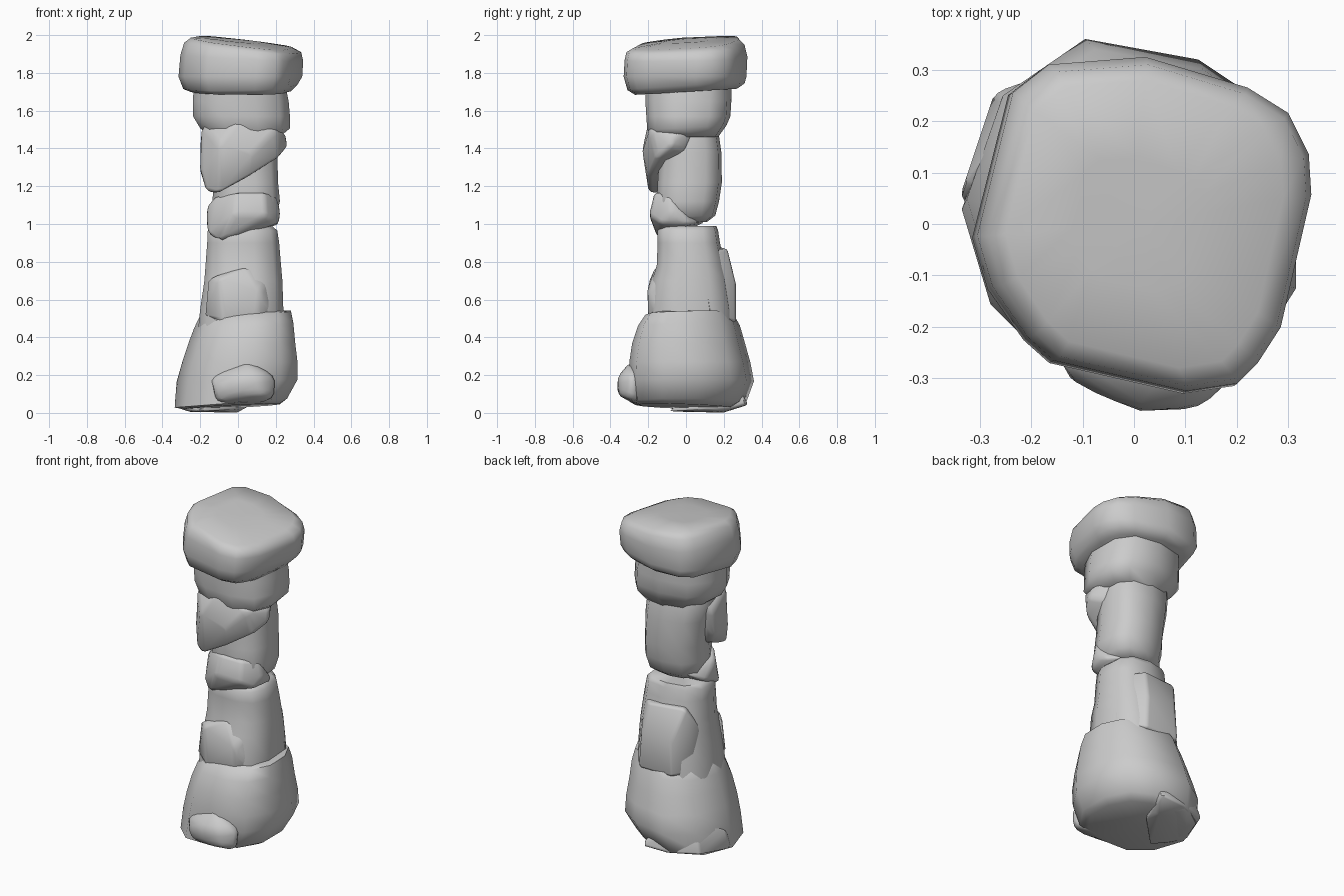
import bpy, bmesh
from mathutils import Vector


def finish(name, bm, bevel=0.0):
    bmesh.ops.recalc_face_normals(bm, faces=bm.faces)
    for v in bm.verts:
        v.co.z = min(2.0, max(0.0, v.co.z))
    me = bpy.data.meshes.new(name)
    bm.to_mesh(me)
    bm.free()
    ob = bpy.data.objects.new(name, me)
    bpy.context.collection.objects.link(ob)
    bpy.ops.object.select_all(action='DESELECT')
    ob.select_set(True)
    bpy.context.view_layer.objects.active = ob
    if bevel:
        b = ob.modifiers.new("worn_edges", 'BEVEL')
        b.width, b.segments = bevel, 2
        b.limit_method, b.angle_limit = 'ANGLE', 0.45
        bpy.ops.object.modifier_apply(modifier=b.name)
    bpy.ops.object.shade_smooth_by_angle(angle=0.9)
    return ob


def loft(name, outline, rings):
    """rings: z, x0, x1, y0, y1, slope along x, slope along y"""
    xs, ys = [p[0] for p in outline], [p[1] for p in outline]
    bm = bmesh.new()
    loops = []
    for z, x0, x1, y0, y1, sx, sy in rings:
        loop = []
        for px, py in outline:
            x = x0 + (px - min(xs)) / (max(xs) - min(xs)) * (x1 - x0)
            y = y0 + (py - min(ys)) / (max(ys) - min(ys)) * (y1 - y0)
            loop.append(bm.verts.new((x, y, z + sx * x + sy * y)))
        loops.append(loop)
    n = len(outline)
    for a, b in zip(loops, loops[1:]):
        for i in range(n):
            j = (i + 1) % n
            bm.faces.new((a[i], a[j], b[j], b[i]))
    for loop in (loops[0], loops[-1]):
        c = bm.verts.new(sum((v.co for v in loop), Vector()) / n)
        for i in range(n):
            bm.faces.new((loop[i], loop[(i + 1) % n], c))
    return finish(name, bm)


def hull(name, pts, bevel=0.025):
    bm = bmesh.new()
    for p in pts:
        bm.verts.new(p)
    res = bmesh.ops.convex_hull(bm, input=bm.verts)
    junk = {e for e in res["geom_interior"] if isinstance(e, bmesh.types.BMVert)}
    bmesh.ops.delete(bm, geom=list(junk), context='VERTS')
    bmesh.ops.dissolve_limit(bm, angle_limit=0.15, verts=bm.verts, edges=bm.edges)
    return finish(name, bm, bevel)


cap_shape = [(-.31, -.02), (-.24, .26), (-.17, .315), (.02, .33), (.22, .27), (.3, .22),
             (.34, .14), (.345, .06), (.285, -.2), (.24, -.27), (.2, -.31), (.1, -.325),
             (-.16, -.265), (-.21, -.22), (-.28, -.12)]
base_shape = [(-.33, .05), (-.26, .25), (-.1, .36), (.12, .32), (.24, .24), (.31, .08),
              (.31, -.12), (.22, -.26), (.06, -.3), (-.15, -.27), (-.27, -.15)]
shaft_shape = [(-1, -.3), (-1, .4), (-.65, .85), (0, 1), (.65, .9), (.95, .5), (1, -.3),
               (.8, -.8), (.3, -1), (-.4, -.95), (-.8, -.75)]

# Cap stone, with its top sloping down to the front right
loft("cap_stone", cap_shape, [
    (1.70, -.25, .28, -.27, .27, .0, .06), (1.725, -.29, .315, -.31, .31, .03, .06),
    (1.78, -.315, .34, -.33, .32, .0, .0), (1.88, -.305, .345, -.325, .325, -.05, .02),
    (1.935, -.285, .335, -.315, .31, -.09, .05), (1.96, -.25, .29, -.28, .28, -.11, .07),
    (1.97, -.12, .13, -.13, .13, -.08, .06)])

# Neck stone under the cap
loft("neck_stone", shaft_shape, [
    (1.46, -.14, .22, -.17, .17, .0, .0), (1.51, -.20, .275, -.205, .215, .0, .06),
    (1.57, -.238, .275, -.21, .235, .0, .0), (1.65, -.238, .268, -.215, .24, .0, .0),
    (1.74, -.235, .25, -.215, .24, .0, .0)])

# Slanting stone wrapping the front left of the shaft
hull("slanting_stone", [
    (-.19, -.12, 1.53), (-.2, .03, 1.42), (-.2, -.03, 1.28), (-.2, -.13, 1.3),
    (-.165, -.16, 1.17), (-.11, -.195, 1.155), (-.15, .0, 1.2), (-.1, -.225, 1.42),
    (.08, -.23, 1.38), (.06, -.2, 1.25), (.21, -.16, 1.345), (.265, -.08, 1.41),
    (.255, -.06, 1.47), (.2, -.19, 1.5), (.0, -.2, 1.55), (.2, .05, 1.52),
    (.2, .0, 1.38), (-.12, .08, 1.5)])

# Shaft stone between the slanting stone and the knuckle
loft("shaft_stone", shaft_shape, [
    (1.01, -.09, .15, -.11, .11, .0, .0), (1.04, -.12, .20, -.14, .155, .0, .03),
    (1.12, -.135, .222, -.155, .175, .0, .0), (1.22, -.13, .212, -.15, .19, .0, .0),
    (1.38, -.16, .208, -.14, .187, .0, .0), (1.50, -.18, .20, -.14, .17, .0, .0),
    (1.56, -.16, .18, -.13, .15, .0, .0)])
hull("knuckle_stone", [
    (-.12, -.1, 1.15), (-.165, -.05, 1.1), (-.165, .04, 1.0), (-.16, -.1, .95),
    (-.1, -.14, .9), (-.02, -.195, 1.05), (.15, -.195, 1.045), (.2, -.13, 1.0),
    (.225, -.08, 1.06), (.22, .02, 1.0), (.21, -.08, 1.15), (.0, -.165, 1.17),
    (.14, -.165, 1.17), (.1, .1, 1.01), (-.08, .13, 1.06)], .02)

# Lower shaft, widening in steps
loft("lower_shaft", shaft_shape, [
    (.45, -.21, .24, -.2, .255, .0, .0), (.55, -.2, .24, -.2, .25, .0, .0),
    (.70, -.178, .235, -.18, .225, .0, .0), (.78, -.172, .228, -.155, .205, .0, .0),
    (.90, -.163, .218, -.15, .18, .0, .0), (.965, -.16, .208, -.15, .17, .0, .0),
    (.99, -.14, .18, -.13, .16, .0, .0)])
hull("front_shoulder_stone", [
    (-.18, -.13, .5), (-.16, -.12, .72), (-.1, -.19, .71), (-.08, -.2, .48),
    (.1, -.2, .48), (.12, -.205, .64), (.04, -.16, .78), (.2, -.14, .5), (.17, -.11, .74)], .02)
hull("back_shoulder_stone", [
    (-.13, .19, .88), (.1, .22, .87), (.19, .12, .86), (-.17, .1, .74), (-.17, .14, .48),
    (-.08, .255, .7), (.12, .265, .68), (-.09, .265, .48), (.13, .265, .48),
    (.24, .13, .52), (.23, .1, .7), (0, 0, .85), (0, 0, .5)], .015)

# Base block
loft("base_block", base_shape, [
    (.035, -.29, .22, -.25, .26, .05, -.03), (.055, -.335, .26, -.295, .315, .08, .0),
    (.17, -.325, .315, -.30, .36, .02, .0), (.27, -.295, .315, -.30, .34, .0, .0),
    (.37, -.262, .303, -.285, .312, .0, .0), (.46, -.232, .293, -.255, .285, .05, .02),
    (.52, -.205, .28, -.215, .25, .07, .03), (.54, -.16, .22, -.16, .2, .0, .0)])

# Rocks bulging from the foot of the base
hull("front_foot_rock", [
    (-.16, -.26, .2), (-.13, -.31, .1), (-.1, -.27, .04), (.0, -.365, .18),
    (.12, -.365, .19), (.04, -.36, .09), (.14, -.35, .1), (.2, -.29, .07),
    (.21, -.28, .2), (.06, -.29, .28), (.1, -.25, .045), (.0, -.1, .2), (.0, -.1, .05)], .03)
hull("back_foot_rock", [
    (-.34, .05, .03), (-.26, .0, .005), (-.27, .26, .05), (-.1, .32, .04), (.0, .2, .0),
    (-.33, .08, .15), (-.22, .22, .25), (.0, .1, .02), (.08, .33, .045), (.0, .2, .2),
    (-.2, -.1, .01)], .015)
